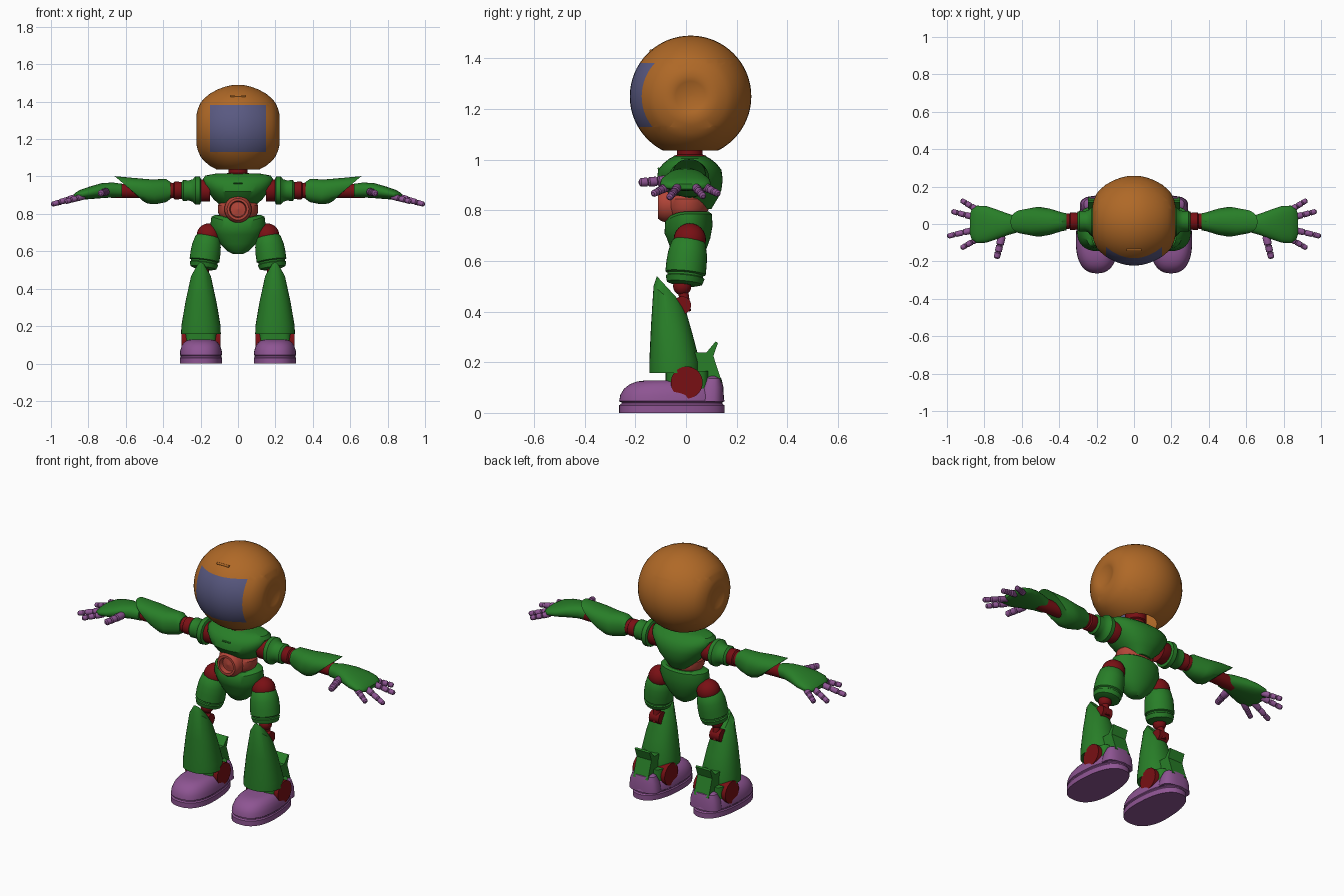
import bpy
import bmesh
from math import cos, sin, pi, copysign
from mathutils import Vector as V

cube = bpy.data.objects.get("Cube")
if cube:
    bpy.data.objects.remove(cube)


def material(name, rgb):
    m = bpy.data.materials.new(name)
    m.use_nodes = True
    m.diffuse_color = (*rgb, 1)
    m.node_tree.nodes["Principled BSDF"].inputs["Base Color"].default_value = (*rgb, 1)
    return m


GREEN = material("suit green", (0.021, 0.21, 0.021))
RED = material("joint red", (0.19, 0.005, 0.007))
ORANGE = material("helmet orange", (0.43, 0.14, 0.02))
PURPLE = material("boot purple", (0.27, 0.09, 0.29))
BLUE = material("visor blue", (0.1, 0.1, 0.22))
CORAL = material("waist coral", (0.45, 0.06, 0.04))

X, Y, Z = V((1, 0, 0)), V((0, 1, 0)), V((0, 0, 1))
parts = []


def finish(bm, name, *mats):
    bmesh.ops.recalc_face_normals(bm, faces=bm.faces)
    mesh = bpy.data.meshes.new(name)
    bm.to_mesh(mesh)
    for m in mats:
        mesh.materials.append(m)
    ob = bpy.data.objects.new(name, mesh)
    bpy.context.collection.objects.link(ob)
    parts.append(ob)


def ring(c, u, v, n=32, p=2):
    """Superellipse loop around c with half axes u and v."""
    def s(t):
        return copysign(abs(t) ** (2 / p), t)
    return [V(c) + V(u) * s(cos(2 * pi * i / n)) + V(v) * s(sin(2 * pi * i / n)) for i in range(n)]


def skin(rings, cap=True):
    bm = bmesh.new()
    loops = [[bm.verts.new(p) for p in r] for r in rings]
    n = len(loops[0])
    for a, b in zip(loops, loops[1:]):
        for i in range(n):
            bm.faces.new((a[i], a[(i + 1) % n], b[(i + 1) % n], b[i]))
    if cap:
        bm.faces.new(loops[0])
        bm.faces.new(loops[-1])
    return bm


def loft(name, mat, rings, pair=False):
    if not pair:
        return finish(skin(rings), name, mat)
    finish(skin(rings), "left_" + name, mat)
    finish(skin([[V((-p.x, p.y, p.z)) for p in r] for r in rings]), "right_" + name, mat)


def turned(start, axis, profile, n=32):
    """Rings for a turned shape: profile holds (distance along axis, radius)."""
    axis = V(axis).normalized()
    u = axis.orthogonal().normalized()
    v = axis.cross(u)
    return [ring(V(start) + axis * t, u * r, v * r, n) for t, r in profile]


def ball(c, r):
    return turned(c, Z, [(-r * cos(pi * k / 12), max(r * sin(pi * k / 12), 0.001)) for k in range(13)], 24)


def rod(a, b, r, n=24):
    d = V(b) - V(a)
    return turned(a, d, [(0, r), (d.length, r)], n)


# Helmet: turned about the side axis, dimpled ears, open at the neck
half = [(0, .24), (.035, .238), (.07, .23), (.11, .215), (.15, .193), (.18, .168), (.2, .145),
        (.215, .11), (.222, .08), (.216, .06), (.208, .035), (.206, .002)]
profile = [(-x, r) for x, r in half[:0:-1]] + half
bm = skin(turned((0, .018, 1.25), X, profile, 64))


def cut(co, no, **kw):
    bmesh.ops.bisect_plane(bm, geom=bm.verts[:] + bm.edges[:] + bm.faces[:],
                           plane_co=co, plane_no=no, **kw)


cut((0, 0, 1.037), -Z, clear_outer=True)
cut((0, 0, 1.13), Z)
cut((0, 0, 1.382), Z)
for f in bm.faces:
    c = f.calc_center_median()
    f.material_index = int(abs(c.x) < .15 and c.y < -.1 and 1.13 < c.z < 1.382)
finish(bm, "helmet", ORANGE, BLUE)
loft("helmet_vent", ORANGE, rod((-.04, -.138, 1.43), (.04, -.138, 1.43), .006))

# Neck and chest
loft("neck", RED, turned((0, .015, .99), Z, [(0, .065), (.025, .065), (.03, .05), (.05, .05), (.055, .058), (.11, .058)]))
chest = [(.805, .06, .06, .04), (.85, .1, .092, .035), (.88, .132, .115, .025), (.92, .162, .13, .015),
         (.96, .185, .125, .015), (.985, .188, .105, .015), (1.005, .175, .08, .015), (1.015, .12, .06, .015)]
loft("chest", GREEN, [ring((0, cy, z), X * rx, Y * ry, 48, 2.2) for z, rx, ry, cy in chest])
loft("chest_vent", GREEN, rod((-.025, -.108, .965), (.025, -.108, .965), .004))

# Waist with a round front port
loft("waist", CORAL, [ring((0, .005, z), X * r, Y * r * .8)
                      for z, r in [(.75, .06), (.775, .09), (.81, .108), (.845, .108), (.875, .085)]])
loft("waist_port", CORAL, turned((0, 0, .825), -Y, [(0, .075), (.085, .072), (.1, .066), (.11, .058),
                                                    (.11, .045), (.085, .04), (.085, .03), (.095, .002)]))

# Pelvis bowl, with its rim dipping at the front
bowl = [ring((0, .01, z), X * rx, Y * ry, 40)
        for z, rx, ry in [(.585, .025, .025), (.6, .055, .045), (.64, .095, .068), (.69, .128, .086),
                          (.74, .148, .095), (.785, .142, .092), (.795, .12, .08)]]
for loop in bowl[-3:]:
    for p in loop:
        p.z -= .035 * max(0, -p.y / .09) ** 2
loft("pelvis", GREEN, bowl)

# Shoulders and upper arms
loft("shoulder_joint", RED, turned((.15, .015, .925), X, [(0, .06), (.055, .06), (.07, .05), (.16, .045), (.165, .047),
                                                          (.19, .047), (.195, .04), (.23, .045)]), True)
loft("shoulder_cuff", GREEN, turned((.197, .015, .925), X, [(0, .058), (.006, .074), (.03, .076), (.045, .06),
                                                            (.065, .054), (.095, .056), (.105, .045)]), True)

# Forearm sleeve: the end is sheared into an upper point
sleeve = [(.36, .925, .045, .045, 0), (.385, .925, .05, .062, 0), (.45, .918, .07, .066, .01),
          (.51, .922, .08, .07, .045), (.575, .93, .066, .072, .085), (.57, .925, .05, .055, .06)]
loft("forearm", GREEN, [ring((x, .012, z), Y * ry, (s, 0, rz), 32, 2.3) for x, z, ry, rz, s in sleeve], True)
loft("wrist", RED, rod((.5, .01, .922), (.68, .005, .922), .038), True)

# Hand: flattened mitt with five jointed fingers
mitt = [(.62, .925, .042, .036), (.67, .928, .056, .04), (.73, .924, .078, .04),
        (.79, .913, .098, .034), (.84, .903, .1, .027), (.868, .897, .08, .018), (.878, .894, .05, .01)]
loft("hand", GREEN, [ring((x, -.002, z), Y * ry, Z * rz, 28, 2.3) for x, z, ry, rz in mitt], True)
fingers = {"little_finger": ((.83, .07, .895), (.925, .128, .865)),
           "ring_finger": ((.85, .035, .895), (.975, .068, .855)),
           "middle_finger": ((.85, -.03, .895), (.998, -.066, .85)),
           "index_finger": ((.82, -.07, .895), (.925, -.13, .865)),
           "thumb": ((.705, -.06, .918), (.735, -.185, .91))}
bulge = [(0, .7), (.08, 1), (.38, 1), (.42, .65), (.46, .9), (.68, .9), (.72, .6), (.76, .85), (.95, .8), (1, .4)]
for name, (a, b) in fingers.items():
    d = V(b) - V(a)
    size = .021 if name == "thumb" else .017
    loft(name, PURPLE, turned(a, d, [(t * d.length, r * size) for t, r in bulge], 14), True)

# Hips, thighs and knees
loft("hip_joint", RED, ball((.157, .015, .685), .064), True)
loft("thigh", GREEN, turned((.16, .012, .69), (.14, -.1, -1), [(0, .05), (.015, .066), (.06, .077), (.1, .08), (.14, .08),
                                                               (.145, .071), (.153, .071), (.157, .077),
                                                               (.18, .07), (.188, .045)]), True)
loft("knee", RED, ball((.19, -.015, .5), .036), True)
loft("knee_rod", RED, rod((.19, -.015, .51), (.197, .0, .4), .02), True)
loft("knee_hinge", RED, rod((.165, -.015, .425), (.229, -.015, .425), .035), True)

# Shin guard: slanted opening at the top, flaring to the ankle
guard = [(-.06, .48, .028, .055, -.06), (-.062, .445, .056, .066, -.057), (-.056, .33, .083, .082, -.02),
         (-.045, .2, .105, .1, 0), (-.045, .157, .106, .1, 0)]
loft("shin_guard", GREEN, [ring((.198, y, z), X * rx, (0, ry, dz), 32, 2.2) for y, z, rx, ry, dz in guard], True)
loft("ankle_block", GREEN, [ring((.198, .005, z), X * .086, Y * .085, 32, 4) for z in (.08, .165)], True)
loft("ankle_disc", RED, rod((.093, .003, .12), (.303, .003, .12), .063, 40), True)

# Calf bracket: side profile with a raised fin
bracket = [(.03, .24), (.08, .238), (.117, .282), (.126, .276), (.108, .225), (.142, .12), (.03, .1)]
loft("calf_bracket", GREEN, [[V((x, y, z)) for y, z in bracket] for x in (.15, .246)], True)


# Boots: broad at the toe, grooved above the sole
def boot_outline(z, s):
    loop = ring((.198, -.056, z), X * .112 * s, Y * .208 * s, 48, 2.4)
    for p in loop:
        p.x += (p.x - .198) * -.45 * (p.y + .056)
    return loop


levels = [(0, 1), (.03, 1), (.036, .96), (.042, .96), (.046, 1), (.07, .98), (.095, .91), (.113, .8), (.124, .66), (.128, .5)]
loft("boot", PURPLE, [boot_outline(z, s) for z, s in levels], True)
loft("boot_heel", PURPLE, [ring((.198, y, z), X * rx, Y * ry, 32, 2.6)
                           for y, z, rx, ry in [(.095, .045, .092, .055), (.1, .1, .085, .048),
                                                (.105, .135, .07, .035), (.105, .145, .05, .02)]], True)

# Smooth shading with crisp edges
bpy.ops.object.select_all(action="DESELECT")
for ob in parts:
    ob.select_set(True)
bpy.context.view_layer.objects.active = parts[0]
bpy.ops.object.shade_smooth_by_angle(angle=.6)
